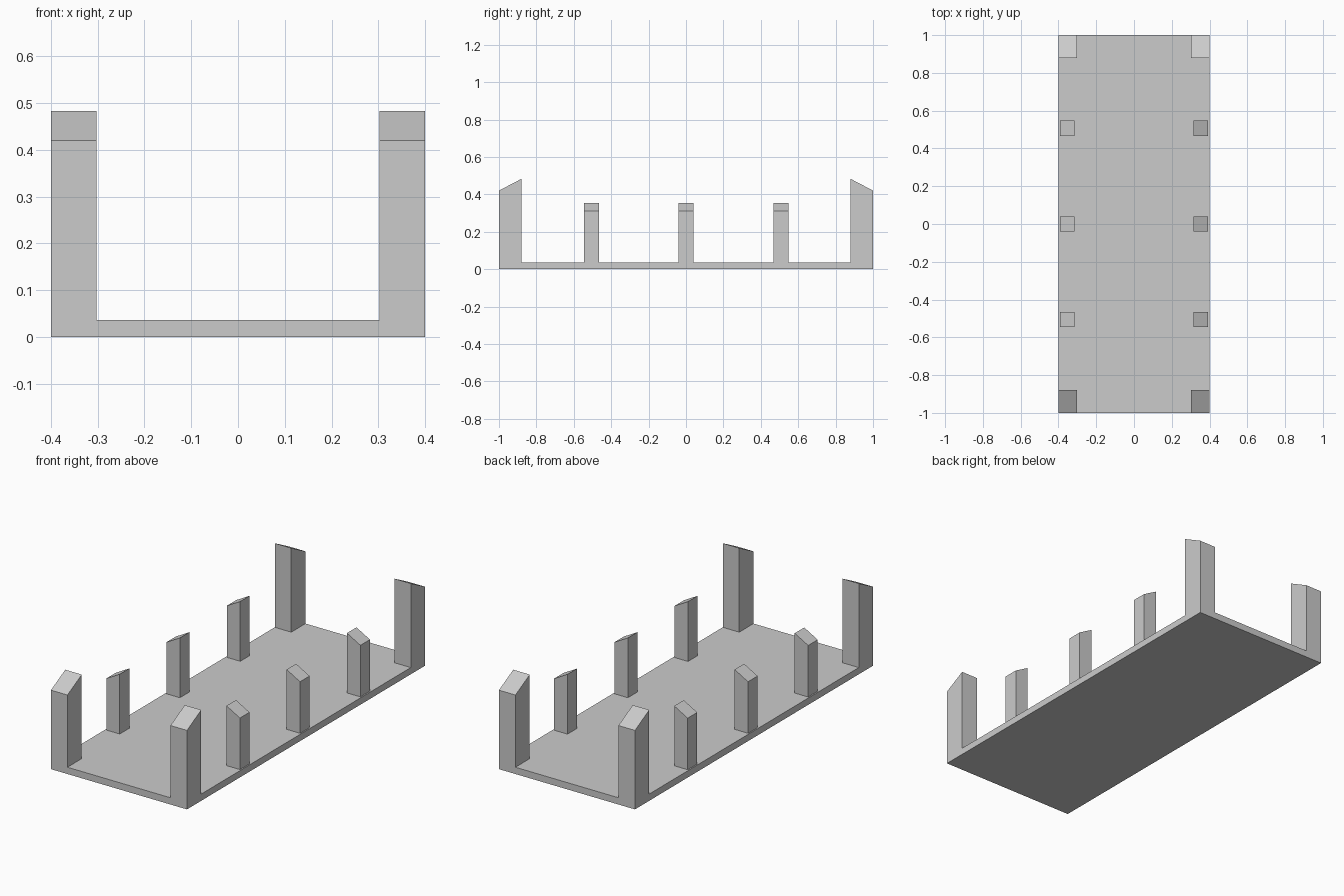
import bpy
import bmesh

if "Cube" in bpy.data.objects:
    bpy.data.objects.remove(bpy.data.objects["Cube"])

BASE_TOP = 0.036


def block(name, x, y, z0, height):
    """Box over ranges x and y; height(x, y) gives the top at each corner."""
    corners = [(x[0], y[0]), (x[1], y[0]), (x[1], y[1]), (x[0], y[1])]
    bm = bmesh.new()
    low = [bm.verts.new((cx, cy, z0)) for cx, cy in corners]
    top = [bm.verts.new((cx, cy, height(cx, cy))) for cx, cy in corners]
    bm.faces.new(low)
    bm.faces.new(top)
    for i in range(4):
        j = (i + 1) % 4
        bm.faces.new((low[i], low[j], top[j], top[i]))
    bmesh.ops.recalc_face_normals(bm, faces=bm.faces)
    mesh = bpy.data.meshes.new(name)
    bm.to_mesh(mesh)
    bm.free()
    obj = bpy.data.objects.new(name, mesh)
    bpy.context.collection.objects.link(obj)
    return obj


# Flat base plate
block("base_plate", (-0.4, 0.4), (-1, 1), 0, lambda x, y: BASE_TOP)

for side, sx in (("left", -1), ("right", 1)):
    # Tall corner posts, tops sloping down towards the front and back ends
    for end, sy in (("front", -1), ("back", 1)):
        block(f"{end}_{side}_corner_post",
              sorted((sx * 0.303, sx * 0.4)), sorted((sy * 0.88, sy * 1.0)),
              BASE_TOP, lambda x, y: 0.42 if abs(y) > 0.95 else 0.483)

    # Short side posts, tops sloping down towards the long sides
    for place, cy in (("front", -0.505), ("middle", 0), ("back", 0.507)):
        block(f"{place}_{side}_side_post",
              sorted((sx * 0.314, sx * 0.393)), (cy - 0.04, cy + 0.04),
              BASE_TOP, lambda x, y: 0.31 if abs(x) > 0.35 else 0.354)
